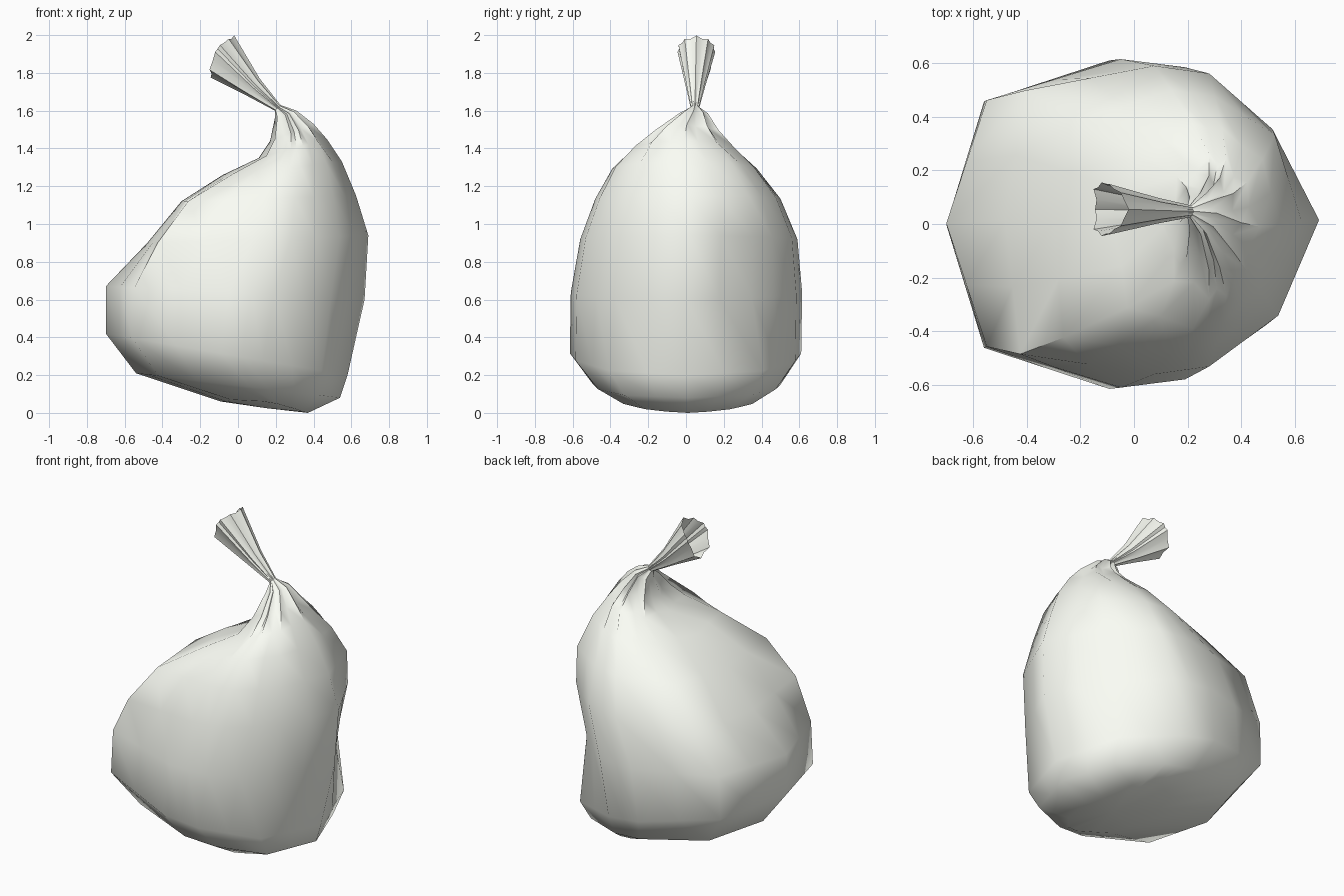
import bpy, math
from mathutils import Vector

if "Cube" in bpy.data.objects:
    bpy.data.objects.remove(bpy.data.objects["Cube"])

# Half cross-section: u runs left to right, v runs outward to the side
HALF = [(-1, 0), (-0.78, 0.75), (-0.05, 1), (0.3, 0.95), (0.74, 0.62), (1, 0)]
LOOP = HALF + [(u, -v) for u, v in HALF[-2:0:-1]]

plastic = bpy.data.materials.new("pale_plastic")
plastic.diffuse_color = (0.97, 0.99, 0.92, 1)
plastic.use_nodes = True
plastic.node_tree.nodes["Principled BSDF"].inputs["Base Color"].default_value = plastic.diffuse_color


def section(br, fr, fl, bl):
    """Angular bag outline, its four corners scaled, with a midpoint on every side."""
    base = []
    for u, v in LOOP:
        k = 1.0
        if abs(v) > 0.25 and abs(u) > 0.5:
            k = (br if v > 0 else fr) if u > 0 else (bl if v > 0 else fl)
        base.append((u * k, v * k))
    pts = []
    for i, (u, v) in enumerate(base):
        a, b = base[(i + 1) % len(base)]
        pts += [(u, v), ((u + a) / 2, (v + b) / 2)]
    return pts


def ring(xl, zl, xr, zr, y0, y1, pleat=1.0, br=1.0, fr=1.0, fl=1.0, bl=1.0, bow=(0, 0)):
    """Tilted ring through a left and a right point, from y0 to y1."""
    out = []
    for i, (u, v) in enumerate(section(br, fr, fl, bl)):
        k = pleat if i % 2 else 1.0
        t = (u * k + 1) / 2
        s = (v * k + 1) / 2
        out.append(Vector((xl + (xr - xl) * t + bow[0] * v * v,
                           y0 + (y1 - y0) * s,
                           zl + (zr - zl) * t + bow[1] * v * v)))
    return out


def loft(name, rings, angle, cap=None):
    n = len(rings[0])
    verts = [p for r in rings for p in r]
    faces = [(j * n + i, (j + 1) * n + i, (j + 1) * n + (i + 1) % n, j * n + (i + 1) % n)
             for j in range(len(rings) - 1) for i in range(n)]
    if cap:
        verts.append(Vector(cap))
        faces += [(i, (i + 1) % n, len(verts) - 1) for i in range(n)]
    me = bpy.data.meshes.new(name)
    me.from_pydata(verts, [], faces)
    me.materials.append(plastic)
    ob = bpy.data.objects.new(name, me)
    bpy.context.collection.objects.link(ob)
    bpy.context.view_layer.objects.active = ob
    bpy.ops.object.select_all(action='DESELECT')
    ob.select_set(True)
    bpy.ops.object.mode_set(mode='EDIT')
    bpy.ops.mesh.select_all(action='SELECT')
    bpy.ops.mesh.normals_make_consistent(inside=False)
    bpy.ops.object.mode_set(mode='OBJECT')
    bpy.ops.object.shade_smooth_by_angle(angle=math.radians(angle))
    return ob


NECK = ring(0.195, 1.60, 0.225, 1.63, 0.025, 0.07, 0.8)

# Slumped sack, gathered into pleats near the neck
loft("bag_body", [
    ring(-0.09, 0.06, 0.37, 0.00, -0.35, 0.37, bow=(0, 0.03)),
    ring(-0.54, 0.21, 0.54, 0.08, -0.49, 0.50, br=1.07, fr=1.08),
    ring(-0.70, 0.42, 0.58, 0.20, -0.615, 0.61, br=1.08, fr=1.06),
    ring(-0.70, 0.67, 0.67, 0.60, -0.61, 0.615, br=0.91),
    ring(-0.48, 0.90, 0.69, 0.94, -0.56, 0.59, br=0.95, fl=1.16, bl=1.12),
    ring(-0.30, 1.12, 0.625, 1.15, -0.48, 0.50, br=1.06, fl=1.18, bl=1.02),
    ring(-0.08, 1.26, 0.55, 1.33, -0.39, 0.375, 0.98, br=1.05, fl=1.06, bl=0.9),
    ring(0.11, 1.35, 0.47, 1.45, -0.28, 0.26, 0.88, bl=0.92),
    ring(0.17, 1.44, 0.40, 1.53, -0.17, 0.18, 0.82),
    ring(0.195, 1.56, 0.31, 1.60, -0.04, 0.12, 0.8),
    NECK,
], 60, cap=(0.15, 0, 0.025))

# Open flared tail above the neck, with sharp pleats
loft("bag_tail", [
    NECK,
    ring(0.045, 1.68, 0.115, 1.77, 0.0, 0.10, 0.9),
    ring(-0.145, 1.775, -0.02, 1.998, -0.045, 0.155, 0.94, bow=(-0.035, 0.03)),
], 30)
